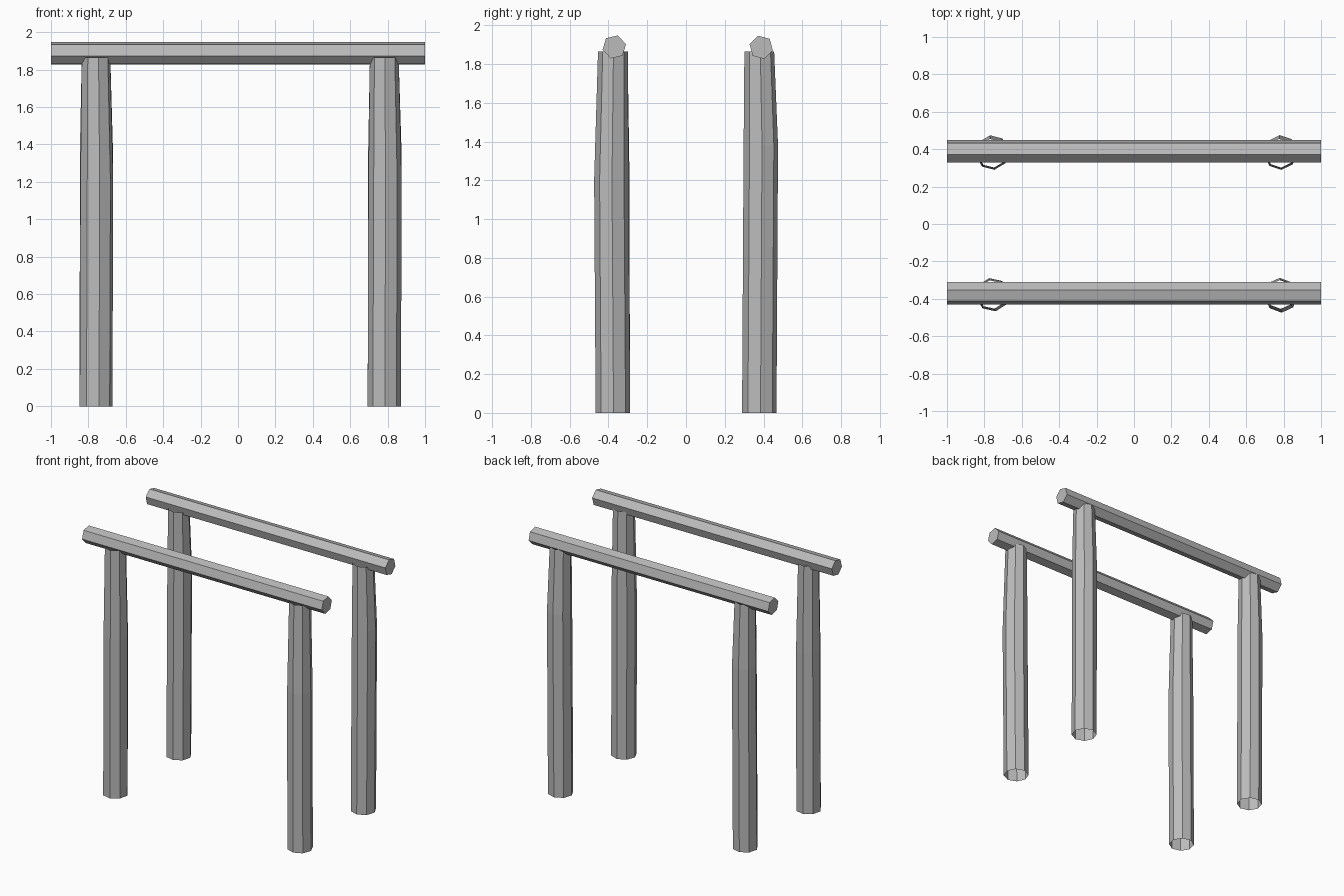
import bpy
import bmesh
from math import cos, sin, pi, radians
from mathutils import Vector

cube = bpy.data.objects.get("Cube")
if cube:
    bpy.data.objects.remove(cube)

grey = bpy.data.materials.new("weathered grey")
grey.use_nodes = True
grey.diffuse_color = (0.5, 0.5, 0.5, 1)
grey.node_tree.nodes["Principled BSDF"].inputs["Base Color"].default_value = (0.5, 0.5, 0.5, 1)


def loft(name, rings, capped):
    """Join matching rings of points into a flat-sided tube."""
    bm = bmesh.new()
    loops = [[bm.verts.new(p) for p in ring] for ring in rings]
    for low, high in zip(loops, loops[1:]):
        n = len(low)
        for i in range(n):
            j = (i + 1) % n
            bm.faces.new((low[i], low[j], high[j], high[i]))
    if capped:
        bm.faces.new(loops[0][::-1])
        bm.faces.new(loops[-1])
    bmesh.ops.recalc_face_normals(bm, faces=bm.faces)
    mesh = bpy.data.meshes.new(name)
    bm.to_mesh(mesh)
    bm.free()
    mesh.materials.append(grey)
    obj = bpy.data.objects.new(name, mesh)
    bpy.context.collection.objects.link(obj)
    return obj


def post(name, x, y, turn, knee_z, lean_x, lean_y):
    """Open eight-sided log with a slight knee and a narrower top."""
    def ring(cx, cy, z, r):
        angles = [radians(turn - 90) + i * pi / 4 for i in range(8)]
        return [Vector((cx + r * cos(a), cy + r * sin(a), z)) for a in angles]
    loft(name, [ring(x, y, 0, 0.089),
                ring(x + lean_x, y + lean_y, knee_z, 0.089),
                ring(x, y, 1.865, 0.077)], False)


def beam(name, y, z, turn):
    """Six-sided rail running the full width."""
    angles = [radians(turn) + i * pi / 3 for i in range(6)]
    loft(name, [[Vector((x, y + 0.062 * cos(a), z + 0.062 * sin(a))) for a in angles]
                for x in (-1, 1)], True)


# Posts
post("front_right_post", -0.759, -0.377, 10, 1.2, 0.004, -0.002)
post("front_left_post", 0.782, -0.377, 2, 1.2, 0.004, -0.008)
post("back_right_post", -0.759, 0.378, 8, 1.38, 0.002, 0.008)
post("back_left_post", 0.782, 0.378, 4, 1.38, 0.003, 0.008)

# Rails
beam("front_rail", -0.37, 1.888, 13)
beam("back_rail", 0.388, 1.886, 45)
